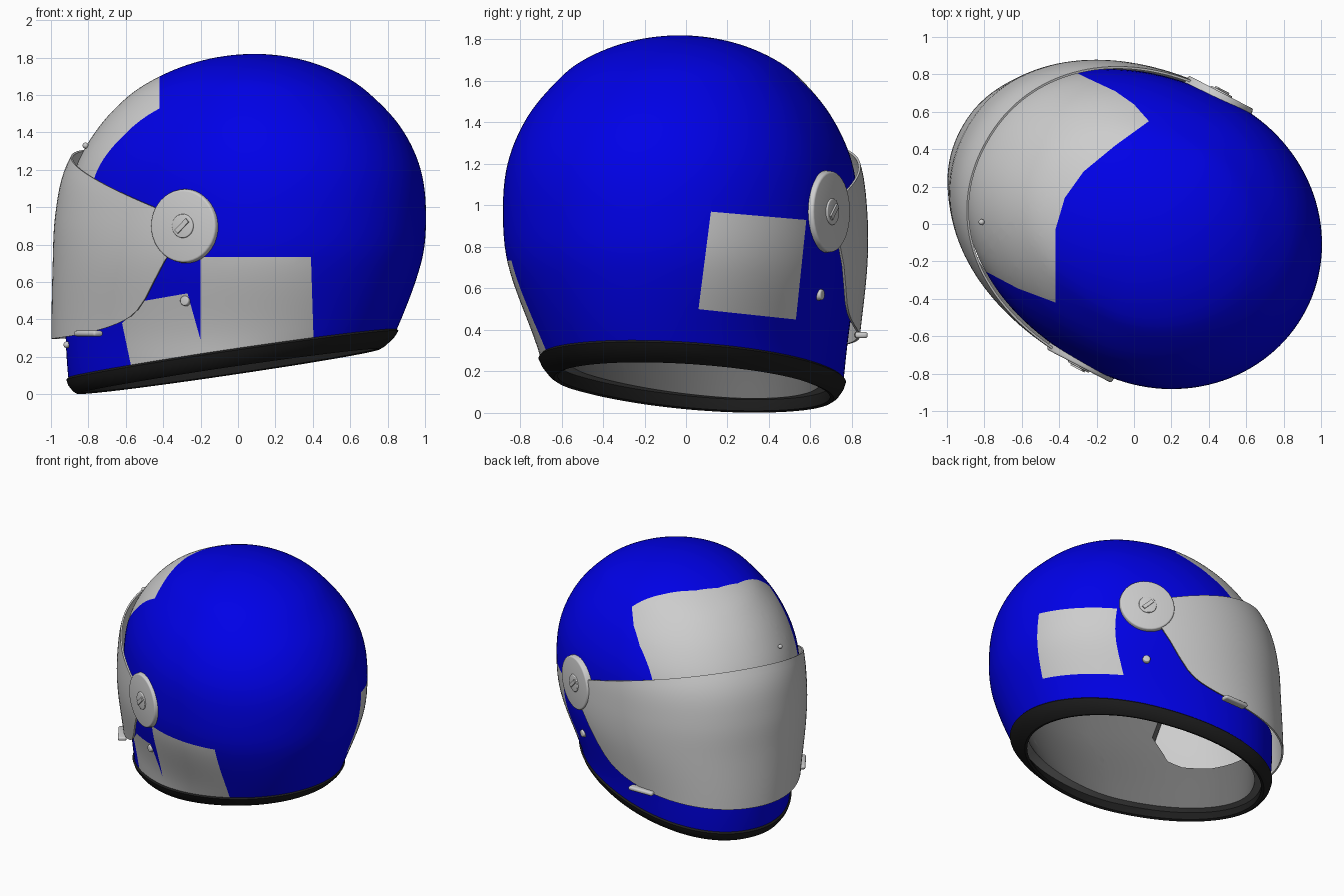
import bpy, bmesh, math
from mathutils import Vector, Matrix

if "Cube" in bpy.data.objects:
    bpy.data.objects.remove(bpy.data.objects["Cube"])


def material(name, rgb):
    m = bpy.data.materials.new(name)
    m.use_nodes = True
    m.diffuse_color = (*rgb, 1)
    m.node_tree.nodes["Principled BSDF"].inputs["Base Color"].default_value = (*rgb, 1)
    return m


BLUE = material("shell blue", (0, 0, 0.8))
GREY = material("light grey", (0.61, 0.61, 0.61))
LINING = material("lining grey", (0.16, 0.16, 0.16))
BLACK = material("trim black", (0.012, 0.012, 0.012))

# Helmet frame: u forward, v sideways, z up; the helmet is turned in the world
FWD, SIDE, UP = Vector((-0.887, 0.461, 0)), Vector((0.461, 0.887, 0)), Vector((0, 0, 1))
ORIGIN = Vector((0.09, -0.03, 0))
TOP = 1.82


def world(u, v, z):
    return ORIGIN + FWD * u + SIDE * v + UP * z


# Shell profile: height, middle, back reach, front reach, half width
PROFILE = [(-0.05, 0.09, -0.54, 1.04, 0.62), (0.1, 0.09, -0.62, 1.06, 0.65),
           (0.32, 0.07, -0.77, 1.07, 0.685), (0.7, -0.05, -0.91, 1.06, 0.785),
           (0.95, -0.08, -0.935, 1.05, 0.805), (1.2, -0.08, -0.905, 1.0, 0.785),
           (1.42, -0.07, -0.80, 0.87, 0.70), (1.6, -0.05, -0.63, 0.69, 0.565),
           (1.68, -0.04, -0.52, 0.56, 0.48), (1.77, -0.02, -0.32, 0.34, 0.30), (TOP, 0, 0, 0, 0)]


def curve(pts, x):
    """Smooth interpolation through rows of (x, values...)."""
    x = min(max(x, pts[0][0]), pts[-1][0])
    k = 0
    while k < len(pts) - 2 and x > pts[k + 1][0]:
        k += 1

    def slope(i, c):
        a, b = pts[max(i - 1, 0)], pts[min(i + 1, len(pts) - 1)]
        return (b[c] - a[c]) / (b[0] - a[0])
    p, q = pts[k], pts[k + 1]
    h = q[0] - p[0]
    t = (x - p[0]) / h
    s = t * t * (3 - 2 * t)
    return [p[c] * (1 - s) + q[c] * s + h * t * (1 - t) *
            (slope(k, c) * (1 - t) - slope(k + 1, c) * t) for c in range(1, len(p))]


def dome_angle(z):
    return math.asin(max(-1, min(1, z / TOP)))


DOME = [(dome_angle(r[0]), *r[1:]) for r in PROFILE]


def section(theta, z, off=0.0):
    """Point (u, v) on the egg-shaped slice at height z."""
    mid, back, front, half = curve(DOME, dome_angle(z))
    c, s = math.cos(theta), math.sin(theta)
    reach, e = (front - mid, 2 / 2.1) if c > 0 else (mid - back, 1)
    return (mid + (reach + off) * math.copysign(abs(c) ** e, c),
            (half + off) * math.copysign(abs(s) ** e, s))


def rim_point(theta, h, off=0.0):
    """Point at height h above the sloping neck plane."""
    z = 0.2
    for _ in range(15):
        u, v = section(theta, z, off)
        z = 0.148 + h - 0.14 * u + 0.035 * v
    return u, v, z


def sheet(point, n, m, wrap_i=False, wrap_j=False):
    bm = bmesh.new()
    g = [[bm.verts.new(point(i, j)) for j in range(m)] for i in range(n)]
    for i in range(n if wrap_i else n - 1):
        for j in range(m if wrap_j else m - 1):
            a, b, k = g[i], g[(i + 1) % n], (j + 1) % m
            bm.faces.new((a[j], a[k], b[k], b[j]))
    bmesh.ops.remove_doubles(bm, verts=bm.verts, dist=1e-5)
    return bm


def finish(name, bm, mats, thick=0, mat_offset=0, bevel=0):
    me = bpy.data.meshes.new(name)
    bm.to_mesh(me)
    bm.free()
    ob = bpy.data.objects.new(name, me)
    bpy.context.collection.objects.link(ob)
    for m in mats:
        me.materials.append(m)
    bpy.ops.object.select_all(action='DESELECT')
    ob.select_set(True)
    bpy.context.view_layer.objects.active = ob
    if thick:
        mod = ob.modifiers.new("thickness", 'SOLIDIFY')
        mod.thickness, mod.offset = thick, -1
        mod.material_offset = mod.material_offset_rim = mat_offset
        bpy.ops.object.modifier_apply(modifier=mod.name)
    if bevel:
        mod = ob.modifiers.new("bevel", 'BEVEL')
        mod.width, mod.segments = bevel, 3
        bpy.ops.object.modifier_apply(modifier=mod.name)
    bpy.ops.object.shade_smooth_by_angle(angle=math.radians(40))


def inside(x, y, poly):
    hit = False
    for (ax, ay), (bx, by) in zip(poly, poly[1:] + poly[:1]):
        if (ay > y) != (by > y) and x < ax + (y - ay) * (bx - ax) / (by - ay):
            hit = not hit
    return hit


def carve(bm, poly, ex, ey, near):
    """Knife a projected outline into the mesh and return the faces inside."""
    lo = [min(p[k] for p in poly) - 0.08 for k in (0, 1)]
    hi = [max(p[k] for p in poly) + 0.08 for k in (0, 1)]
    for p, q in zip(poly, poly[1:] + poly[:1]):
        fs = []
        for f in bm.faces:
            c = f.calc_center_median()
            if near(c) and lo[0] < c.dot(ex) < hi[0] and lo[1] < c.dot(ey) < hi[1]:
                fs.append(f)
        geom = fs + list({e for f in fs for e in f.edges}) + list({v for f in fs for v in f.verts})
        bmesh.ops.bisect_plane(bm, geom=geom, dist=1e-4, plane_co=ex * p[0] + ey * p[1],
                               plane_no=(ey * (q[0] - p[0]) - ex * (q[1] - p[1])).normalized())
    return [f for f in bm.faces if near(f.calc_center_median()) and
            inside(f.calc_center_median().dot(ex), f.calc_center_median().dot(ey), poly)]


# Shell with painted panels and eye opening
N, M = 128, 56


def shell_point(i, j):
    th = 2 * math.pi * i / N
    z0 = rim_point(th, 0.06)[2]
    z = z0 + (TOP - z0) * math.sin(j / (M - 1) * math.pi / 2)
    return world(*section(th, z), z)


bm = sheet(shell_point, N, M, wrap_i=True)
X, Y = Vector((1, 0, 0)), Vector((0, 1, 0))
panels = [
    ([(-0.2, 0.735), (0.39, 0.735), (0.41, 0.1), (-0.2, 0)], X, UP, lambda c: c.y < 0),
    ([(-0.62, 0.38), (-0.5, 0.5), (-0.27, 0.54), (-0.2, 0.29), (-0.2, 0), (-0.54, 0)],
     X, UP, lambda c: c.y < 0),
    ([(0.12, 0.97), (0.58, 0.93), (0.53, 0.45), (0.06, 0.5)], Y, UP, lambda c: c.x > 0),
    ([(-0.42, -0.42), (-0.42, -0.03), (-0.37, 0.14), (-0.27, 0.28), (-0.1, 0.42), (0.08, 0.55),
      (0, 0.64), (-0.1, 0.71), (-0.25, 0.78), (-0.6, 0.95), (-1.2, 0.8), (-1.2, -0.08),
      (-0.8, -0.25), (-0.62, -0.345)], X, Y, lambda c: c.z > 1.0)]
for panel in panels:
    for f in carve(bm, *panel):
        f.material_index = 1
port = [(0.3, 0.75), (0.4, 0.52), (0.5, 0.46), (0.7, 0.42), (1.2, 0.4), (1.2, 1.1), (0.6, 1.05),
        (0.36, 0.95)]
hole = carve(bm, port, FWD, UP, lambda c: c.dot(FWD) > 0)
bmesh.ops.delete(bm, geom=hole, context='FACES')
finish("shell", bm, [BLUE, GREY, LINING, LINING], thick=0.11, mat_offset=2)

# Neck trim
TRIM = [(-0.055, 0.003), (-0.035, -0.003), (-0.015, 0.012), (0.006, 0.05), (0.012, 0.08),
        (0.0, 0.09), (-0.055, 0.08), (-0.06, 0.04)]
finish("neck_trim", sheet(lambda i, j: world(*rim_point(2 * math.pi * i / N, TRIM[j][1], TRIM[j][0])),
                          N, len(TRIM), True, True), [BLACK])

# Visor
LOWER = [(0.0, 0.86), (0.1, 0.78), (0.31, 0.5), (0.46, 0.41), (0.75, 0.345), (1.15, 0.3)]


def visor_point(i, j):
    th = math.radians(-84 + 168 * i / 72)
    z, t = 0.7, j / 20
    for _ in range(20):
        u, v = section(th, z, 0.015 + (0.065 - 0.025 * t) * math.cos(th))
        low, high = curve(LOWER, u)[0], 1.02 + (u - 0.15) * 0.34
        z = low + (high - low) * t + 0.04 * v
    return world(u, v, z)


finish("visor", sheet(visor_point, 73, 21), [GREY], thick=0.012)


def placed(u, v, z, nu, nv):
    """Matrix whose local Z is the outward direction and local Y is up."""
    n = (FWD * nu + SIDE * nv).normalized()
    return Matrix.Translation(world(u, v, z)) @ Matrix((UP.cross(n), UP, n)).transposed().to_4x4()


def puck(name, place, r1, r2, depth, bevel):
    bm = bmesh.new()
    bmesh.ops.create_cone(bm, cap_ends=True, segments=40, radius1=r1, radius2=r2,
                          depth=depth, matrix=place)
    finish(name, bm, [GREY], bevel=bevel)


def block(name, place, size, bevel):
    bm = bmesh.new()
    bmesh.ops.create_cube(bm, size=1, matrix=place @ Matrix.Diagonal((*size, 1)))
    finish(name, bm, [GREY], bevel=bevel)


def bead(name, at, r):
    bm = bmesh.new()
    bmesh.ops.create_uvsphere(bm, u_segments=16, v_segments=10, radius=r,
                              matrix=Matrix.Translation(at))
    finish(name, bm, [GREY])


# Pivots, side studs and lift tabs on both sides
for side, label in ((1, "left"), (-1, "right")):
    z = 0.935 + 0.035 * side
    puck(label + "_pivot_disc", placed(0.005, 0.785 * side, z, 0, side), 0.204, 0.194, 0.08, 0.01)
    puck(label + "_pivot_screw", placed(0.005, 0.825 * side, z, 0, side), 0.066, 0.062, 0.016, 0.004)
    block(label + "_screw_bar", placed(0.005, 0.834 * side, z, 0, side) @ Matrix.Rotation(0.75, 4, 'Z'),
          (0.09, 0.026, 0.016), 0)
    zs = 0.535 + 0.035 * side
    su, sv = section(math.radians(89) * side, zs)
    puck(label + "_stud", placed(su, sv, zs, 0, side), 0.03, 0.025, 0.035, 0.006)
    zt = 0.35 + 0.025 * side
    tu, tv = section(math.radians(56) * side, zt, 0.06)
    block(label + "_lift_tab", placed(tu, tv, zt, 0.5, 0.9 * side), (0.2, 0.03, 0.06), 0.012)

# Small snaps on the brow and chin
bead("brow_snap", (-0.815, 0.01, 1.33), 0.016)
bead("chin_snap", (-0.915, 0.1, 0.265), 0.018)
